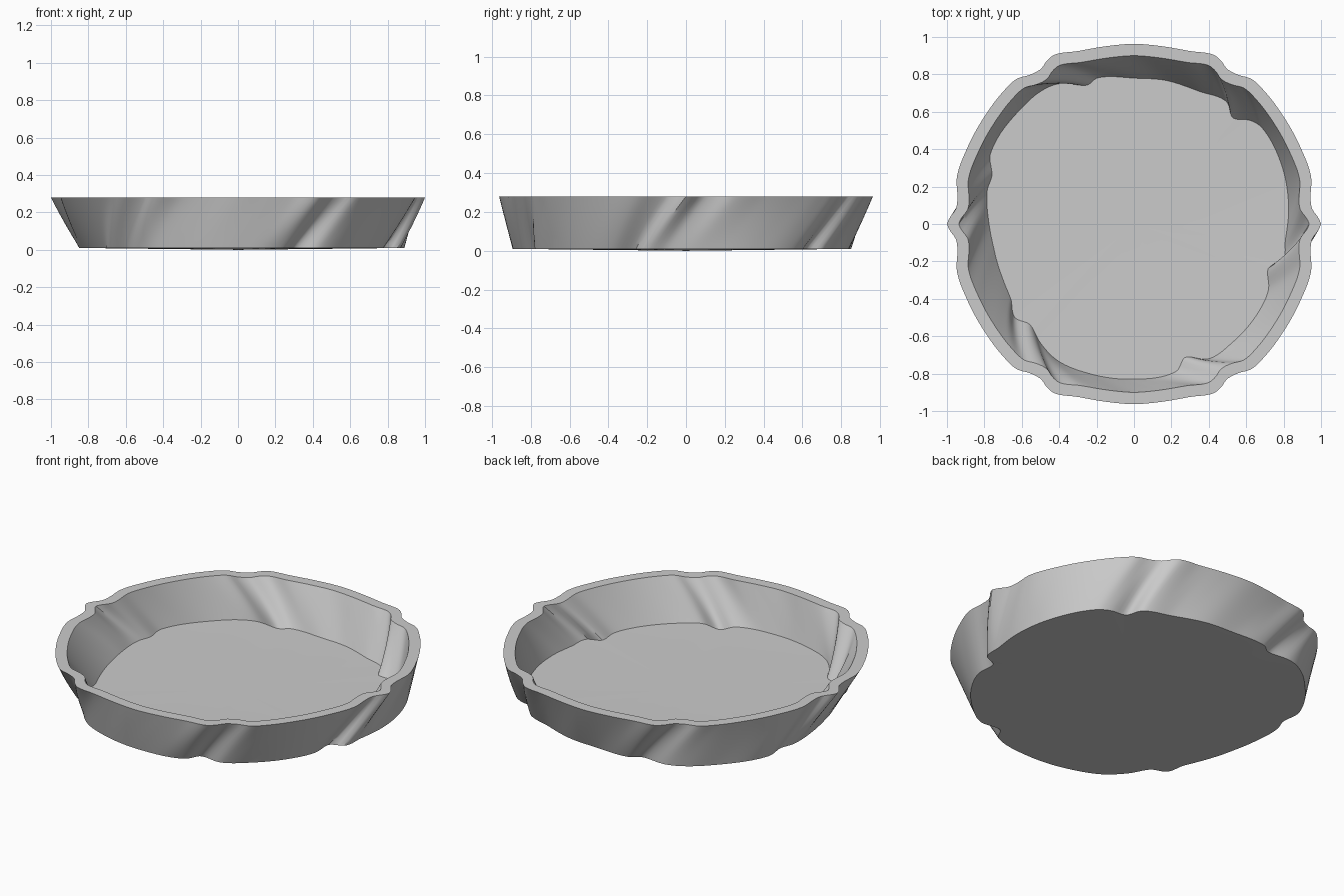
import bpy
import bmesh
from math import radians, cos, sin

old = bpy.data.objects.get("Cube")
if old:
    bpy.data.objects.remove(old, do_unlink=True)

# One plain grey clay
clay = bpy.data.materials.new("grey_clay")
clay.use_nodes = True
grey = (0.6, 0.6, 0.6, 1)
clay.diffuse_color = grey
clay.node_tree.nodes["Principled BSDF"].inputs["Base Color"].default_value = grey

SEGMENTS = 288
LEVELS = 12
TWIST = radians(12)
WALL = 0.063
RIM_Z, BASE_Z, FLOOR_Z, SAG = 0.28, 0.01, 0.045, 0.01

# Outer rim outline, one quarter: (degrees, radius in hundredths)
quarter = [(0, 100), (2, 98.5), (5, 95.5), (9, 95.6), (15, 98), (25, 98),
           (36, 98.5), (45, 99.5), (51, 99.8), (55, 97.3), (59, 96.7),
           (62, 99), (65, 100), (72, 97.2), (81, 96.2), (90, 96.3)]
half = quarter + [(180 - a, r) for a, r in reversed(quarter[:-1])]
rim = half[:-1] + [(360 - a, r) for a, r in reversed(half[1:])]

# Floor outline, turned and uneven: (degrees, radius in hundredths)
floor = [(5, 83), (22, 85), (37, 85.6), (42, 83), (47, 77.5), (53, 82),
         (64, 79), (78, 78.6), (90, 78), (104, 80.5), (109, 78.4), (118, 85),
         (125, 86.7), (135, 86.3), (154, 85.4), (161, 80.3), (167, 80.5),
         (180, 77.5), (192, 76), (211, 77), (218, 81), (224, 77.4),
         (232, 81), (241, 83.7), (253, 83.5), (269, 83), (286, 82),
         (291, 76.3), (299, 82.4), (310, 82.3), (325, 81.5), (334, 80),
         (342, 75.6), (346, 82), (354, 81.4)]


def radius_at(table, angle):
    """Smooth closed interpolation of a polar outline."""
    pts = ([(a - 360, r) for a, r in table[-3:]] + table
           + [(a + 360, r) for a, r in table[:3]])
    deg = angle % 360
    i = max(k for k in range(1, len(pts) - 2) if pts[k][0] <= deg)
    (a0, r0), (a1, r1), (a2, r2), (a3, r3) = pts[i - 1:i + 3]
    span = a2 - a1
    m1 = (r2 - r0) / (a2 - a0) * span
    m2 = (r3 - r1) / (a3 - a1) * span
    t = (deg - a1) / span
    rise = t * t * (3 - 2 * t)
    value = (r1 + (r2 - r1) * rise + m1 * t * (1 - t) ** 2
             - m2 * t * t * (1 - t))
    return value / 100


angles = [360 * k / SEGMENTS for k in range(SEGMENTS)]
top_radii = [radius_at(rim, a) for a in angles]
low_radii = [radius_at(floor, a - 12) for a in angles]

bm = bmesh.new()


def ring(t, low_z, top_offset, low_offset):
    """One twisted loop; t runs from the base to the rim."""
    z = low_z + (RIM_Z - low_z) * t
    verts = []
    for a, top, low in zip(angles, top_radii, low_radii):
        r = (low + low_offset) * (1 - t) + (top + top_offset) * t
        turn = radians(a) - TWIST * (1 - t)
        verts.append(bm.verts.new((r * cos(turn), r * sin(turn), z)))
    return verts


def bridge(lower, upper):
    for k in range(SEGMENTS):
        n = (k + 1) % SEGMENTS
        bm.faces.new((lower[k], lower[n], upper[n], upper[k]))


def fan(loop, z):
    centre = bm.verts.new((0, 0, z))
    for k in range(SEGMENTS):
        bm.faces.new((centre, loop[k], loop[(k + 1) % SEGMENTS]))


# Outer wall upward, over the flat rim, then down the inner wall
steps = [k / LEVELS for k in range(LEVELS + 1)]
loops = [ring(t, BASE_Z, 0, WALL) for t in steps]
loops += [ring(t, FLOOR_Z, -WALL, 0) for t in reversed(steps)]
for lower, upper in zip(loops, loops[1:]):
    bridge(lower, upper)

# Slightly dished underside and floor
fan(loops[0], BASE_Z - SAG)
fan(loops[-1], FLOOR_Z - SAG)

bmesh.ops.recalc_face_normals(bm, faces=bm.faces[:])
mesh = bpy.data.meshes.new("twisted_dish")
bm.to_mesh(mesh)
bm.free()
mesh.materials.append(clay)
dish = bpy.data.objects.new("twisted_dish", mesh)
bpy.context.collection.objects.link(dish)

# Smooth walls, crisp rim and floor edges
for other in bpy.context.selected_objects:
    other.select_set(False)
dish.select_set(True)
bpy.context.view_layer.objects.active = dish
bpy.ops.object.shade_smooth_by_angle(angle=radians(35))
